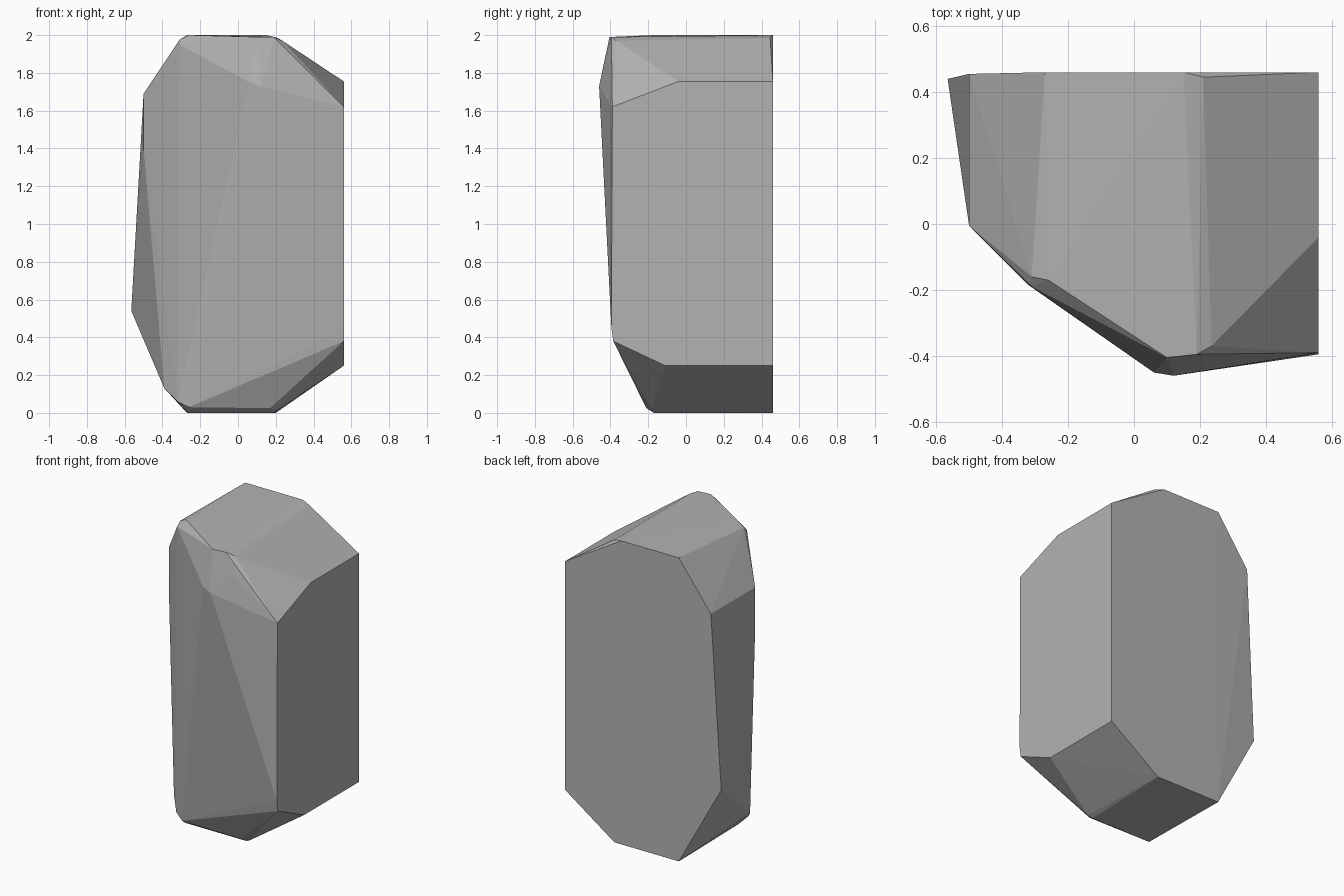
import bpy
import bmesh

# Remove the default cube
cube = bpy.data.objects.get("Cube")
if cube:
    bpy.data.objects.remove(cube, do_unlink=True)


def make_material(name, colour):
    mat = bpy.data.materials.new(name)
    mat.use_nodes = True
    mat.diffuse_color = colour
    mat.node_tree.nodes["Principled BSDF"].inputs["Base Color"].default_value = colour
    return mat


def hull_object(name, corner_groups, mat):
    """Wrap a faceted convex solid around groups of corners."""
    bm = bmesh.new()
    for group in corner_groups:
        for corner in group:
            bm.verts.new(corner)
    result = bmesh.ops.convex_hull(bm, input=bm.verts[:])
    spare = {g for g in result["geom_interior"] + result["geom_unused"]
             if isinstance(g, bmesh.types.BMVert)}
    bmesh.ops.delete(bm, geom=list(spare), context="VERTS")
    # Merge triangles that lie in one plane into clean facets
    bmesh.ops.dissolve_limit(bm, angle_limit=0.01, verts=bm.verts[:], edges=bm.edges[:])
    bmesh.ops.recalc_face_normals(bm, faces=bm.faces[:])
    mesh = bpy.data.meshes.new(name)
    bm.to_mesh(mesh)
    bm.free()
    mesh.materials.append(mat)
    obj = bpy.data.objects.new(name, mesh)
    bpy.context.collection.objects.link(obj)
    return obj


BACK = 0.46    # plane of the flat back
SIDE = 0.56    # plane of the flat side

# Flat back outline, given as x and z
back_outline = [(x, BACK, z) for x, z in (
    (SIDE, 0.25), (SIDE, 1.755), (0.15, 2), (-0.27, 2), (-0.27, 0), (0.2, 0))]

# Flat side outline, given as y and z
side_outline = [(SIDE, y, z) for y, z in (
    (-0.11, 0.25), (-0.385, 0.38), (-0.395, 0.45), (-0.39, 1.62), (-0.04, 1.755))]

# Crown with its worn front rim
crown = [(0.21, 0.445, 1.985), (-0.26, -0.17, 2), (-0.31, -0.16, 1.975),
         (-0.31, -0.19, 1.95), (0.1, -0.405, 1.99), (0.19, -0.395, 1.99),
         (0.235, -0.37, 1.97), (0.24, -0.41, 1.87)]

# Ridge bulging out of the front
front_ridge = [(0.06, -0.45, 1.75), (0.12, -0.46, 1.73)]

# Tapered outer flank
flank = [(-0.5, 0.455, 1.69), (-0.5, -0.005, 1.69), (-0.5, -0.005, 1.4),
         (-0.565, 0.44, 0.54), (-0.39, -0.11, 0.13)]

# Underside with a narrow bevel
underside = [(0.18, -0.17, 0), (0.21, -0.18, 0.015), (0.17, -0.21, 0.025),
             (-0.26, -0.21, 0.03), (-0.26, -0.17, 0), (-0.32, -0.185, 0.06)]

stone = make_material("stone grey", (0.45, 0.45, 0.45, 1))
hull_object("rock_pillar",
            [back_outline, side_outline, crown, front_ridge, flank, underside],
            stone)
